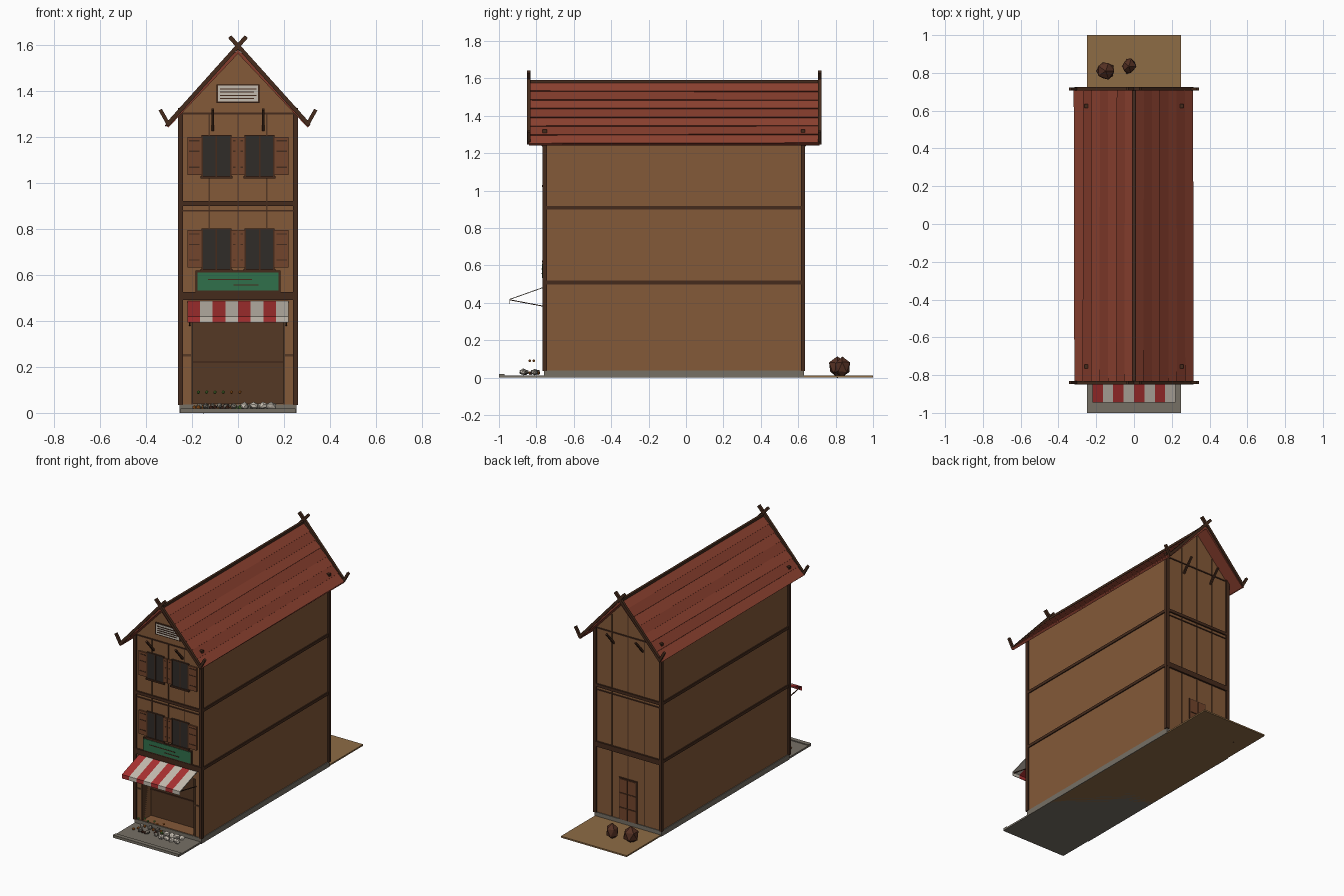
import bpy, bmesh, math, random
from mathutils import Vector

if "Cube" in bpy.data.objects:
    bpy.data.objects.remove(bpy.data.objects["Cube"])

random.seed(4)

def mat(name, r, g, b):
    m = bpy.data.materials.new(name)
    m.diffuse_color = (r, g, b, 1)
    m.use_nodes = True
    m.node_tree.nodes["Principled BSDF"].inputs["Base Color"].default_value = m.diffuse_color
    return m

WALL = mat("plank_brown", .23, .10, .04)
DARK = mat("timber_dark", .06, .024, .012)
SEAM = mat("seam_brown", .09, .04, .018)
ROOF = [mat("roof_red", .27, .055, .03), mat("roof_red_deep", .23, .045, .025)]
SHUT = mat("shutter_brown", .17, .06, .025)
GLASS = mat("window_dark", .03, .025, .022)
STONE = mat("stone_grey", .18, .16, .13)
DIRT = mat("dirt_tan", .27, .15, .06)
GREEN = mat("sign_green", .03, .16, .07)
RED = mat("awning_red", .4, .03, .03)
CREAM = mat("cream", .55, .5, .43)
ORANGE = mat("produce_orange", .5, .15, .02)
LEAF = mat("produce_green", .1, .25, .04)
CLAY = mat("sack_brown", .09, .03, .017)

def mesh(name, verts, faces, m):
    me = bpy.data.meshes.new(name)
    me.from_pydata(verts, [], faces)
    bm = bmesh.new()
    bm.from_mesh(me)
    bmesh.ops.recalc_face_normals(bm, faces=bm.faces)
    bm.to_mesh(me)
    bm.free()
    me.materials.append(m)
    ob = bpy.data.objects.new(name, me)
    bpy.context.collection.objects.link(ob)
    return ob

def prism(name, profile, offset, m):
    """Extrude a closed polygon along an offset vector."""
    n = len(profile)
    p = [Vector(v) for v in profile]
    faces = [tuple(range(n)), tuple(range(n, 2 * n))]
    faces += [(i, (i + 1) % n, (i + 1) % n + n, i + n) for i in range(n)]
    return mesh(name, p + [v + Vector(offset) for v in p], faces, m)

def box(name, x0, x1, y0, y1, z0, z1, m):
    return prism(name, [(x0, y0, z0), (x1, y0, z0), (x1, y1, z0), (x0, y1, z0)], (0, 0, z1 - z0), m)

def beam(name, a, b, w, m):
    """Square bar between two points."""
    a, b = Vector(a), Vector(b)
    d = (b - a).normalized()
    s = d.cross(Vector((0, 1, 0)) if abs(d.y) < .9 else Vector((1, 0, 0))).normalized() * w / 2
    t = d.cross(s)
    return prism(name, [a + s + t, a + s - t, a - s - t, a - s + t], b - a, m)

def lump(name, loc, size, m, sub=1, jitter=0.0):
    bm = bmesh.new()
    bmesh.ops.create_icosphere(bm, subdivisions=sub, radius=1)
    for v in bm.verts:
        k = 1 + random.uniform(-jitter, jitter)
        v.co = Vector(loc) + Vector((v.co.x * size[0], v.co.y * size[1], v.co.z * size[2])) * k
    me = bpy.data.meshes.new(name)
    bm.to_mesh(me)
    bm.free()
    me.materials.append(m)
    bpy.context.collection.objects.link(bpy.data.objects.new(name, me))

YF, YB = -.755, .625      # front and back wall planes

# Ground strip, kerb and stone plinth
box("front_pavement", -.25, .25, -1, YF, 0, .012, STONE)
box("kerb", -.25, .25, -1, -.97, 0, .018, STONE)
box("ground", -.25, .25, YF, 1, 0, .01, DIRT)
box("plinth", -.255, .255, YF - .005, YB + .005, 0, .037, STONE)

# House body with shop opening
body = prism("house_body", [(-.25, YF, .03), (.25, YF, .03), (.25, YF, 1.3), (0, YF, 1.563), (-.25, YF, 1.3)],
             (0, YB - YF, 0), WALL)
cut = box("shop_cutter", -.195, .195, YF - .1, YF + .1, .04, .43, SEAM)
cut.hide_render = True
cut.hide_set(True)
mod = body.modifiers.new("shop_opening", "BOOLEAN")
mod.object, mod.operation, mod.solver = cut, "DIFFERENCE", "EXACT"
box("shop_back_panel", -.195, .195, YF + .09, YF + .1, .04, .43, SEAM)
box("shop_shelf_line", -.195, .195, YF + .084, YF + .09, .217, .225, DARK)
for s in (-1, 1):
    box("shop_jamb", s * .2 - .005, s * .2 + .005, YF - .005, YF + .1, .037, .43, SEAM)
    box("side_rail", min(s * .2, s * .25), max(s * .2, s * .25), YF - .004, YF, .245, .255, SEAM)

# Corner posts and floor beams
for x in (-.25, .25):
    for y in (YF, YB):
        box("corner_post", x - .011, x + .011, y - .011, y + .011, .035, 1.325, DARK)
    for z in (.508, .908):
        box("side_floor_beam", x - .007, x + .007, YF, YB, z - .01, z + .01, DARK)
for y, d in ((YF, -1), (YB, 1)):
    def trim(name, x0, x1, z0, z1, t, m):
        return box(name, x0, x1, min(y, y + d * t), max(y, y + d * t), z0, z1, m)
    trim("floor_beam", -.26, .26, .49, .525, .012, DARK)
    trim("floor_beam", -.25, .25, .9, .92, .01, DARK)
    trim("floor_rail", -.25, .25, .875, .882, .006, DARK)
    trim("gable_rail", -.25, .25, 1.298, 1.306, .006, DARK)
    for x in (-.125, 0, .125):
        top = 1.3 if d < 0 else 1.555 - abs(x) * 1.05
        trim("wall_seam", x - .003, x + .003, .525 if d < 0 else .04, top, .004, SEAM)
    for x in (-.11, .11):
        beam("eave_brace", (x, y, 1.23), (x, y + d * .08, 1.32), .012, DARK)

# Roof: overlapping planks on both slopes
Y0, Y1, N = -.84, .715, 7
for s in (-1, 1):
    up = Vector((s * .729, 0, .684))
    ridge, eave = Vector((0, 0, 1.575)), Vector((s * .31, 0, 1.247))
    prism("roof_deck", [ridge + Vector((0, Y0, 0)), eave + Vector((0, Y0, 0)),
          eave - up * .01 + Vector((0, Y0, 0)), ridge - Vector((0, -Y0, .014))], (0, Y1 - Y0, 0), ROOF[1])
    for i in range(N):
        a = ridge.lerp(eave, i / N)
        b = ridge.lerp(eave, (i + 1) / N)
        y = Vector((0, Y0, 0))
        skew = Vector((s * random.uniform(-.004, .004), Y1 - Y0, 0))
        skew.z = -abs(skew.x) * 1.06 * (1 if skew.x * s > 0 else -1)
        prism("roof_plank", [a + y, a + up * .002 + y, b + up * .008 + y, b + y], skew, ROOF[i % 2])
    # Barge boards crossing at the ridge, with upturned eave hooks
    for y in (Y0, Y1):
        beam("barge_board", (-s * .036, y, 1.635), (s * .308, y, 1.252), .018, DARK)
        beam("eave_hook", (s * .3, y, 1.25), (s * .338, y, 1.318), .016, DARK)
beam("ridge_pole", (0, Y0, 1.582), (0, Y1, 1.582), .016, DARK)

# Windows with shutters on both upper floors
def bar(name, x0, x1, z0, z1, t, m):
    return box(name, x0, x1, YF - t, YF, z0, z1, m)

for z0, z1 in ((.622, .802), (1.025, 1.208)):
    for s in (-1, 1):
        c = s * .094
        bar("window_pane", c - .062, c + .062, z0, z1, .006, GLASS)
        for x in (-.062, 0, .062):
            bar("window_mullion", c + x - .003, c + x + .003, z0, z1, .009, DARK)
        bar("window_head", c - .064, c + .064, z1 - .005, z1, .01, DARK)
        bar("window_sill", c - .07, c + .07, z0 - .006, z0 + .004, .014, DARK)
        for x0, x1 in ((c - .126, c - .065), (c + .065, c + .126)):
            x0, x1 = (max(x0, .002), x1) if s > 0 else (x0, min(x1, -.002))
            bar("shutter", x0, x1, z0 + .01, z1 - .008, .01, SHUT)
            for k in (.22, .6, .85):
                z = z0 + k * (z1 - z0)
                bar("shutter_batten", x0 + .008, x1 - .008, z, z + .005, .012, DARK)

# Gable vent
bar("vent_frame", -.094, .094, 1.347, 1.428, .008, DARK)
bar("vent_panel", -.088, .088, 1.353, 1.422, .01, CREAM)
for i in range(4):
    bar("vent_slat", -.078, .07 + .01 * (i % 2), 1.364 + i * .014, 1.368 + i * .014, .014, DARK)

# Shop sign with plain strokes
bar("sign_frame", -.184, .184, .526, .618, .012, DARK)
bar("sign_board", -.177, .177, .533, .611, .015, GREEN)
bar("sign_stroke", -.13, .06, .577, .582, .017, DARK)
bar("sign_stroke", -.02, .09, .553, .558, .017, DARK)

# Striped awning with valance and support rods
W = .44 / 8
for i in range(8):
    x = -.22 + i * W
    m = CREAM if i % 2 else RED
    prism("awning_stripe", [(x, YF, .487), (x, -.944, .42), (x, -.944, .393), (x, -.941, .393),
                            (x, -.941, .416), (x, YF, .482)], (W, 0, 0), m)
for s in (-1, 1):
    beam("awning_rod", (s * .21, -.94, .415), (s * .21, YF, .38), .005, DARK)

# Back door
box("back_door_frame", -.068, .068, YB, YB + .006, .037, .325, DARK)
for x0, x1 in ((-.06, -.003), (.003, .06)):
    for z0, z1 in ((.04, .12), (.128, .22), (.228, .317)):
        box("back_door_panel", x0, x1, YB, YB + .01, z0, z1, SHUT)

# Produce at the shop front: hanging bits, vegetables and folded pale goods
for i in range(12):
    x = -.19 + i * .018
    lump("vegetable", (x, random.uniform(-.88, -.79), .024), (.01, .01, .01), random.choice((ORANGE, LEAF, CLAY)))
    if i % 2:
        lump("small_fruit", (x, -.845 + .01 * (i % 4), .09), (.008, .008, .008), random.choice((ORANGE, LEAF)))
for i in range(8):
    lump("pale_goods", (.03 + (i % 4) * .038, -.87 + .06 * (i // 4), .03), (.022, .018, .016), CREAM, 1, .3)
for i in range(6):
    lump("pale_goods_left", (-.17 + i * .03, -.8 - .06 * (i % 2), .03), (.014, .018, .014), STONE, 1, .3)

# Sacks behind the house
lump("sack_left", (-.15, .81, .055), (.05, .048, .052), CLAY, 1, .14)
lump("sack_right", (-.027, .835, .055), (.04, .045, .055), CLAY, 1, .14)
